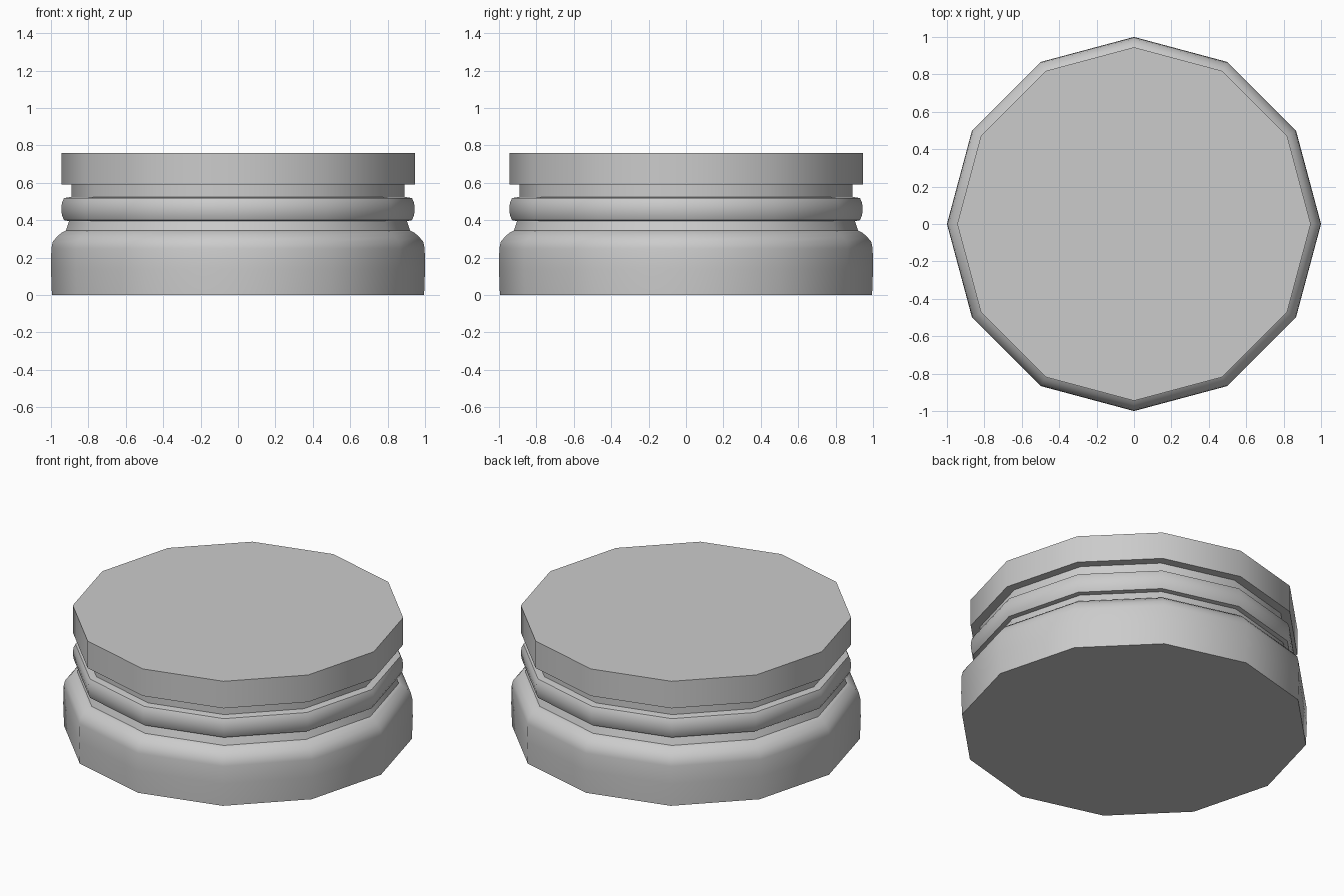
import bpy, bmesh, math

if "Cube" in bpy.data.objects:
    bpy.data.objects.remove(bpy.data.objects["Cube"])

SIDES = 12


def turned(name, profile):
    """Closed 12-sided solid from (radius, z) points, bottom to top."""
    bm = bmesh.new()
    rings = []
    for r, z in profile:
        rings.append([bm.verts.new((r * math.cos(2 * math.pi * i / SIDES),
                                    r * math.sin(2 * math.pi * i / SIDES), z))
                      for i in range(SIDES)])
    for a, b in zip(rings, rings[1:]):
        for i in range(SIDES):
            j = (i + 1) % SIDES
            bm.faces.new((a[i], a[j], b[j], b[i]))
    bm.faces.new(rings[0][::-1])
    bm.faces.new(rings[-1])
    me = bpy.data.meshes.new(name)
    bm.to_mesh(me)
    bm.free()
    ob = bpy.data.objects.new(name, me)
    bpy.context.collection.objects.link(ob)
    bpy.ops.object.select_all(action='DESELECT')
    ob.select_set(True)
    bpy.context.view_layer.objects.active = ob
    bpy.ops.object.shade_smooth_by_angle(angle=math.radians(40))
    return ob


# Heavy bottom drum with a rounded shoulder
turned("base_drum", [(0.995, 0), (1.0, 0.14), (0.998, 0.25), (0.99, 0.285),
                     (0.965, 0.315), (0.94, 0.335), (0.92, 0.345)])

# Tapered collar above the drum
turned("lower_collar", [(0.92, 0.345), (0.903, 0.395)])

# Rounded bead
turned("bead", [(0.905, 0.395), (0.93, 0.40), (0.941, 0.425), (0.945, 0.46),
                (0.941, 0.495), (0.93, 0.518), (0.89, 0.525)])

# Recessed neck
turned("neck", [(0.89, 0.52), (0.89, 0.59)])

# Flat top slab
turned("top_slab", [(0.945, 0.59), (0.945, 0.76)])
